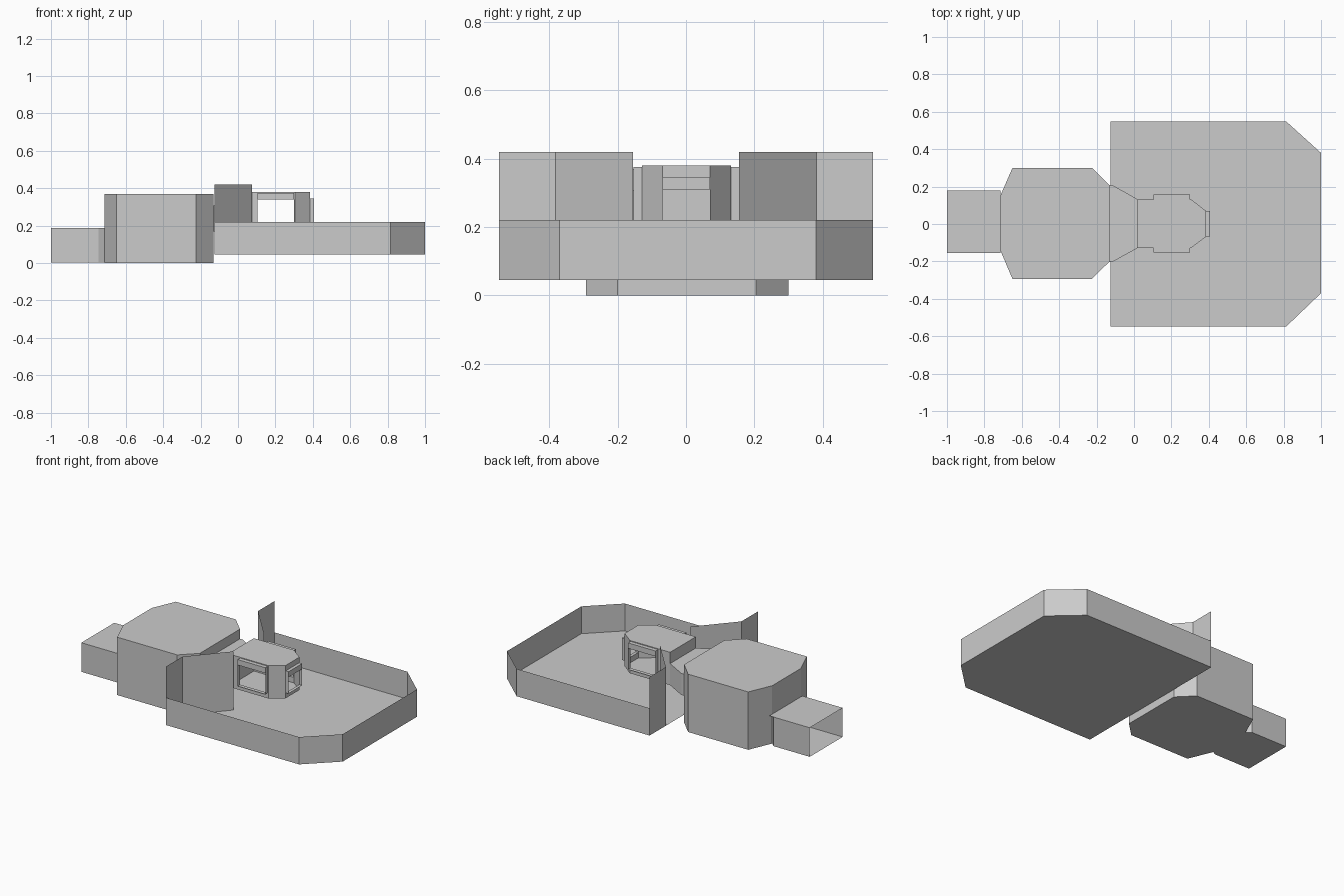
import bpy
import bmesh

cube = bpy.data.objects.get("Cube")
if cube:
    bpy.data.objects.remove(cube)

grey = bpy.data.materials.new("plain_grey")
grey.use_nodes = True
COLOUR = (0.6, 0.6, 0.6, 1)
grey.diffuse_color = COLOUR
grey.node_tree.nodes["Principled BSDF"].inputs["Base Color"].default_value = COLOUR


def make(name, faces, recalc=True):
    """Build one flat-shaded object from a list of corner loops."""
    bm = bmesh.new()
    for loop in faces:
        bm.faces.new([bm.verts.new(p) for p in loop])
    bmesh.ops.remove_doubles(bm, verts=bm.verts, dist=0.0005)
    if recalc:
        bmesh.ops.recalc_face_normals(bm, faces=bm.faces)
    mesh = bpy.data.meshes.new(name)
    bm.to_mesh(mesh)
    bm.free()
    mesh.materials.append(grey)
    obj = bpy.data.objects.new(name, mesh)
    bpy.context.collection.objects.link(obj)
    return obj


def flat(outline, z):
    return [(x, y, z) for x, y in outline]


def wall(a, b, z0, z1):
    return [(*a, z0), (*b, z0), (*b, z1), (*a, z1)]


def walls(path, z0, z1):
    return [wall(a, b, z0, z1) for a, b in zip(path, path[1:])]


def prism(outline, z0, z1):
    return [flat(outline[::-1], z0), flat(outline, z1)] + walls(outline + outline[:1], z0, z1)


def window_wall(a, c, d, b, z0, w0, w1, z1):
    """Wall from a to b with an opening between c and d, w0 and w1."""
    faces = [wall(c, d, z0, w0), wall(c, d, w1, z1)]
    faces += [wall(p, q, z0, z1) for p, q in ((a, c), (d, b)) if p != q]
    return faces


def hood(c, d, out, w0, w1, top):
    """Open frame that stands out from an opening, with a deep top."""
    c2, d2 = [(p[0] + out[0], p[1] + out[1]) for p in (c, d)]
    return (prism([c, d, d2, c2], w1, top)
            + [wall(c, c2, w0, w1), wall(d, d2, w0, w1), flat([c, d, d2, c2], w0)])


# Open deck: floor with a low rim
FLOOR, RIM, SCREEN = 0.045, 0.22, 0.42
deck = [(-0.125, -0.547), (0.815, -0.547), (1, -0.37),
        (1, 0.38), (0.815, 0.547), (-0.125, 0.547)]
make("deck", [flat(deck, FLOOR)] + walls(deck, FLOOR, RIM))

# Tall screens folding in towards the cabin
for side, label in ((-1, "right"), (1, "left")):
    path = [(-0.125, side * 0.547), (-0.125, side * 0.382), (0.075, side * 0.155)]
    make(label + "_screen", walls(path, FLOOR, SCREEN))

# Main body
body = [(-0.715, -0.14), (-0.65, -0.293), (-0.225, -0.293), (-0.13, -0.2),
        (-0.13, 0.205), (-0.225, 0.3), (-0.65, 0.3), (-0.715, 0.15)]
make("body", prism(body, 0, 0.37))

# Tapered passage between body and cabin
passage = [(-0.13, -0.2), (-0.11, -0.2), (0.02, -0.128),
           (0.02, 0.132), (-0.11, 0.205), (-0.13, 0.205)]
make("passage", prism(passage, 0.17, 0.308))

# Cabin shell with two side openings and a front opening
BASE, ROOF, SILL = 0.17, 0.38, 0.205
cabin = [(0.02, -0.128), (0.305, -0.128), (0.385, -0.068),
         (0.385, 0.07), (0.305, 0.132), (0.02, 0.132)]
shell = [flat(cabin, ROOF), flat(cabin[::-1], BASE), wall(cabin[5], cabin[0], BASE, ROOF),
         wall(cabin[1], cabin[2], BASE, ROOF), wall(cabin[3], cabin[4], BASE, ROOF)]
shell += window_wall(cabin[2], cabin[2], cabin[3], cabin[3], BASE, SILL, 0.31, ROOF)
for y in (-0.128, 0.132):
    shell += window_wall((0.02, y), (0.105, y), (0.3, y), (0.305, y), BASE, SILL, 0.34, ROOF)
make("cabin", shell)

# Frames standing out from the openings
for label, y, out in (("right", -0.128, -0.025), ("left", 0.132, 0.025)):
    make(label + "_window_frame", hood((0.105, y), (0.3, y), (0, out), SILL, 0.34, 0.375))
make("front_window_frame", hood(cabin[2], cabin[3], (0.02, 0), SILL, 0.31, 0.345))

# Rear box, open at its far end, with sides turning in to the body
LOW, HIGH = -0.155, 0.178
box = [flat([(-1, LOW), (-0.715, LOW), (-0.715, HIGH), (-1, HIGH)], 0.188),
       flat([(-1, LOW), (-0.745, LOW), (-0.715, -0.14),
             (-0.715, 0.15), (-0.745, HIGH), (-1, HIGH)], 0.002)]
box += walls([(-1, LOW), (-0.745, LOW), (-0.715, -0.14)], 0.002, 0.188)
box += walls([(-1, HIGH), (-0.745, HIGH), (-0.715, 0.15)], 0.002, 0.188)
make("rear_box", box)
